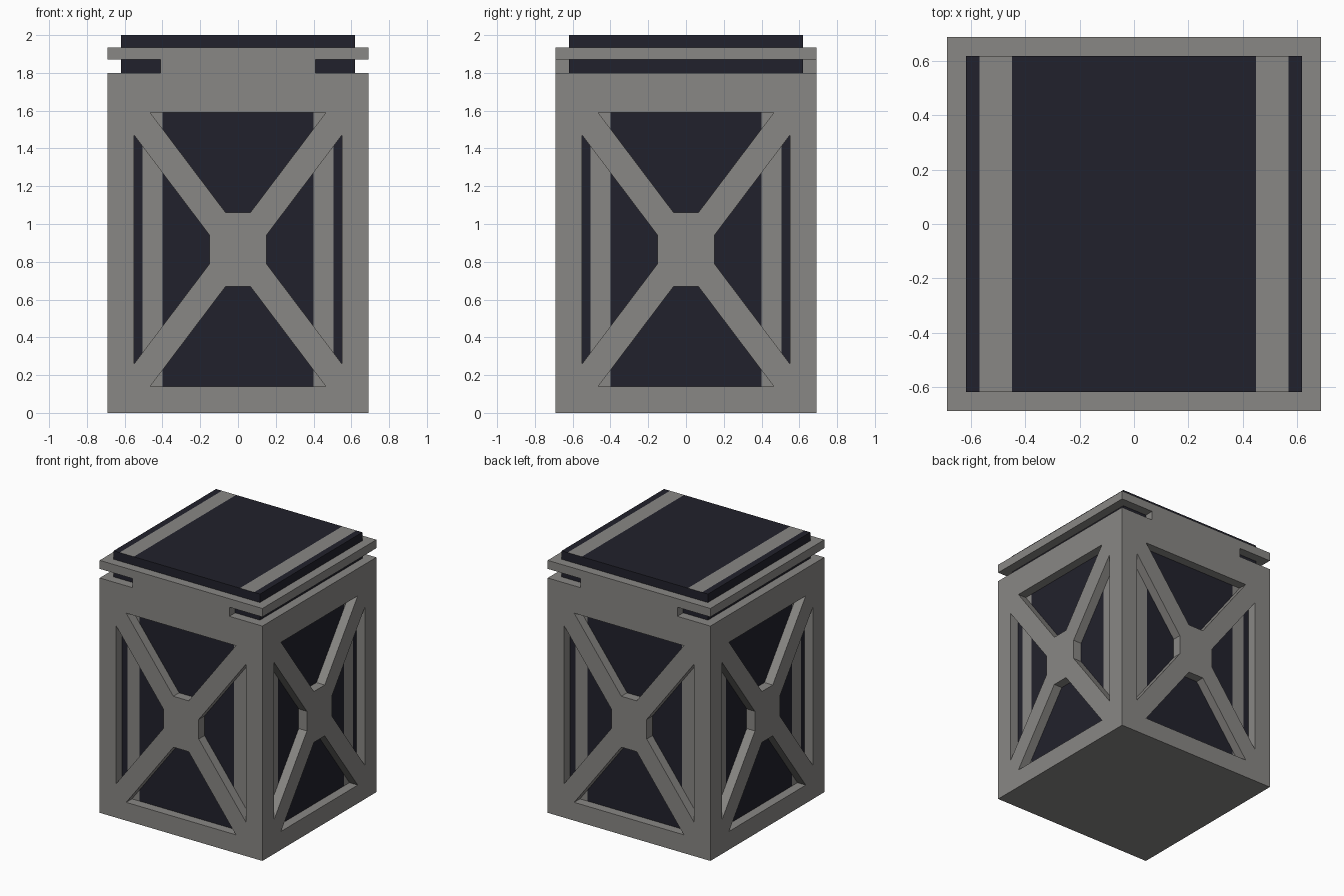
import bpy, bmesh, math
from mathutils import Matrix

if "Cube" in bpy.data.objects:
    bpy.data.objects.remove(bpy.data.objects["Cube"])

W, I = 0.69, 0.62              # outer and inner half widths
BODY, GAP, RIM, TOP = 1.80, 1.87, 1.935, 2.0
MID = 0.865                    # height of the brace centre


def material(name, rgb):
    m = bpy.data.materials.new(name)
    m.diffuse_color = (*rgb, 1)
    m.use_nodes = True
    m.node_tree.nodes["Principled BSDF"].inputs["Base Color"].default_value = m.diffuse_color
    return m


grey = material("warm grey", (0.25, 0.243, 0.232))
dark = material("dark navy", (0.0155, 0.0155, 0.025))


def finish(bm, name, mats):
    bmesh.ops.recalc_face_normals(bm, faces=bm.faces)
    me = bpy.data.meshes.new(name)
    bm.to_mesh(me)
    bm.free()
    for m in mats:
        me.materials.append(m)
    ob = bpy.data.objects.new(name, me)
    bpy.context.collection.objects.link(ob)
    return ob


def panel(bm, loops, angle):
    """Flat front with holes, edge walls going inward, mitred corners."""
    rot = Matrix.Rotation(angle, 4, 'Z')
    edges, walls = [], []
    for loop in loops:
        outer = [bm.verts.new(rot @ Matrix.Translation((u, -W, z)).translation) for u, z in loop]
        inner = [bm.verts.new(rot @ Matrix.Translation(
            (math.copysign(I, u) if abs(u) > 0.68 else u, -I, z)).translation) for u, z in loop]
        n = len(loop)
        for i in range(n):
            j = (i + 1) % n
            edges.append(bm.edges.new((outer[i], outer[j])))
            a, b = loop[i][0], loop[j][0]
            if not (abs(a) > 0.68 and a == b):      # no wall inside the corner
                walls.append((outer[i], outer[j], inner[j], inner[i]))
    bmesh.ops.triangle_fill(bm, use_beauty=True, use_dissolve=False, edges=edges,
                            normal=rot.to_3x3() @ Matrix.Translation((0, -1, 0)).translation)
    for w in walls:
        bm.faces.new(w)


# Four window holes around the X brace
side = [(0.55, 0.605), (0.55, -0.605), (0.15, -0.075), (0.15, 0.075)]
cap = [(-0.465, 0.725), (0.465, 0.725), (0.065, 0.195), (-0.065, 0.195)]
holes = [[(s * u, MID + z) for u, z in side] for s in (1, -1)]
holes += [[(u, MID + s * z) for u, z in cap] for s in (1, -1)]

# Front/back outline includes the tab joining body and rim
half = [(W, 0), (W, BODY), (0.41, BODY), (0.41, GAP), (W, GAP), (W, RIM)]
front = half + [(-u, z) for u, z in reversed(half)]


def rect(z0, z1):
    return [(-W, z0), (W, z0), (W, z1), (-W, z1)]


# Braced outer frame
bm = bmesh.new()
for a in (0, math.pi):
    panel(bm, [front] + holes, a)
    panel(bm, [rect(0, BODY)] + holes, a + math.pi / 2)
    panel(bm, [rect(GAP, RIM)], a + math.pi / 2)
bm.faces.new([bm.verts.new((x * I, y * I, 0)) for x, y in ((-1, -1), (-1, 1), (1, 1), (1, -1))])
bmesh.ops.remove_doubles(bm, verts=bm.verts, dist=0.0005)
finish(bm, "braced_frame", [grey])

# Dark inner box with grey stripes cut into its faces
bm = bmesh.new()
bmesh.ops.create_cube(bm, size=1)
for v in bm.verts:
    v.co.x *= 2 * I
    v.co.y *= 2 * I
    v.co.z = TOP if v.co.z > 0 else 0.03


def cut(co, no):
    bmesh.ops.bisect_plane(bm, geom=bm.verts[:] + bm.edges[:] + bm.faces[:],
                           plane_co=co, plane_no=no)


cut((0, 0, 1.7), (0, 0, 1))
for s in (1, -1):
    for d in (0.40, 0.505):
        cut((s * d, 0, 0), (1, 0, 0))
        cut((0, s * d, 0), (0, 1, 0))
    for d in (0.45, 0.57):
        cut((s * d, 0, 0), (1, 0, 0))
bm.normal_update()
for f in bm.faces:
    c, n = f.calc_center_median(), f.normal
    if abs(n.z) > 0.5:
        stripe = c.z > 1 and 0.45 < abs(c.x) < 0.57
    else:
        t = abs(c.x) if abs(n.y) > 0.5 else abs(c.y)
        stripe = c.z < 1.7 and 0.40 < t < 0.505
    f.material_index = 1 if stripe else 0
finish(bm, "inner_box", [dark, grey])
